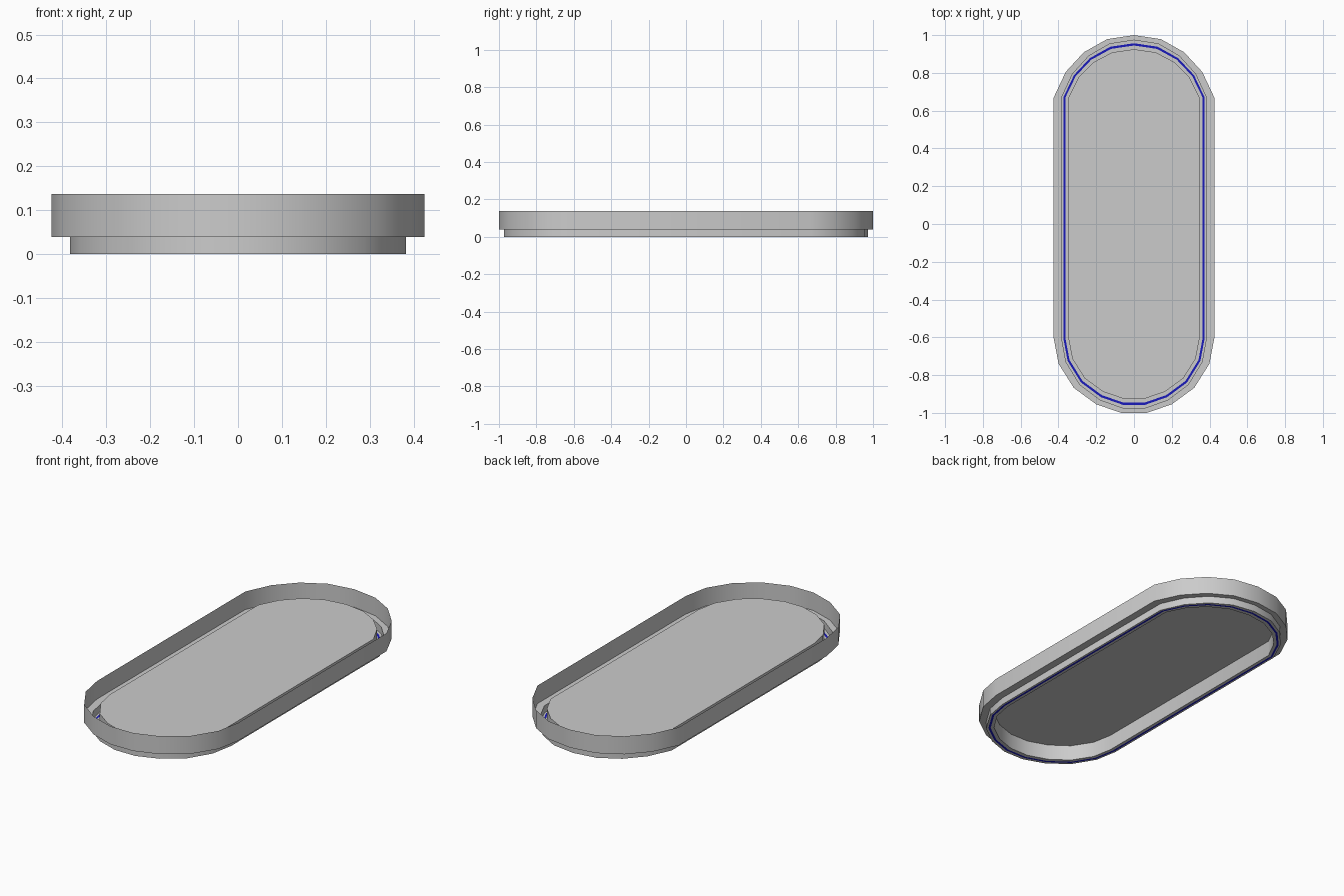
import bpy, bmesh

if "Cube" in bpy.data.objects:
    bpy.data.objects.remove(bpy.data.objects["Cube"])

# Half outline of the rounded tray: (x fraction, y fraction of the end cap)
BACK = [(0, 1), (.335, .935), (.625, .725), (.85, .41), (1, 0)]
FRONT = [(1, 0), (.94, .34), (.75, .665), (.47, .885), (.16, 1)]


def outline(width, length):
    """Closed outline with half width and half length."""
    right = [(width * x, .67 + (length - .67) * y) for x, y in BACK]
    right += [(width * x, -.605 - (length - .605) * y) for x, y in FRONT]
    left = [(-x, y) for x, y in reversed(right[1:])]
    return right + left


def loft(name, levels, cap=False, color=None):
    """Bridge outlines given as (half width, half length, z)."""
    bm = bmesh.new()
    rings = [[bm.verts.new((x, y, z)) for x, y in outline(w, l)]
             for w, l, z in levels]
    for a, b in zip(rings, rings[1:]):
        for i in range(len(a)):
            j = (i + 1) % len(a)
            bm.faces.new((a[i], b[i], b[j], a[j]))
    if cap:
        bm.faces.new(rings[-1])
    bmesh.ops.recalc_face_normals(bm, faces=bm.faces[:])
    # Make the topmost cap of a plate face upwards
    if cap and max(bm.faces, key=lambda f: f.calc_area()).normal.z < 0:
        bmesh.ops.reverse_faces(bm, faces=bm.faces[:])
    mesh = bpy.data.meshes.new(name)
    bm.to_mesh(mesh)
    bm.free()
    obj = bpy.data.objects.new(name, mesh)
    bpy.context.collection.objects.link(obj)
    if color:
        mat = bpy.data.materials.new(name + "_color")
        mat.diffuse_color = color
        mat.use_nodes = True
        mat.node_tree.nodes["Principled BSDF"].inputs["Base Color"].default_value = mat.diffuse_color
        mesh.materials.append(mat)
    bpy.ops.object.select_all(action='DESELECT')
    obj.select_set(True)
    bpy.context.view_layer.objects.active = obj
    bpy.ops.object.shade_smooth_by_angle(angle=0.55)
    return obj


# Outer rim, stepped ledge, lower wall and outer strip of the channel floor
loft("outer_rim", [(.425, 1, .137), (.425, 1, .039), (.383, .973, .039),
                   (.383, .973, 0), (.374, .957, 0)])

# Thin blue strip in the channel floor
loft("light_strip", [(.374, .957, 0), (.363, .945, 0)],
     color=(.01, .01, .5, 1))

# Inner channel floor, skirt and raised centre plate
loft("centre_plate", [(.363, .945, 0), (.347, .925, 0), (.347, .925, .085)],
     cap=True)
